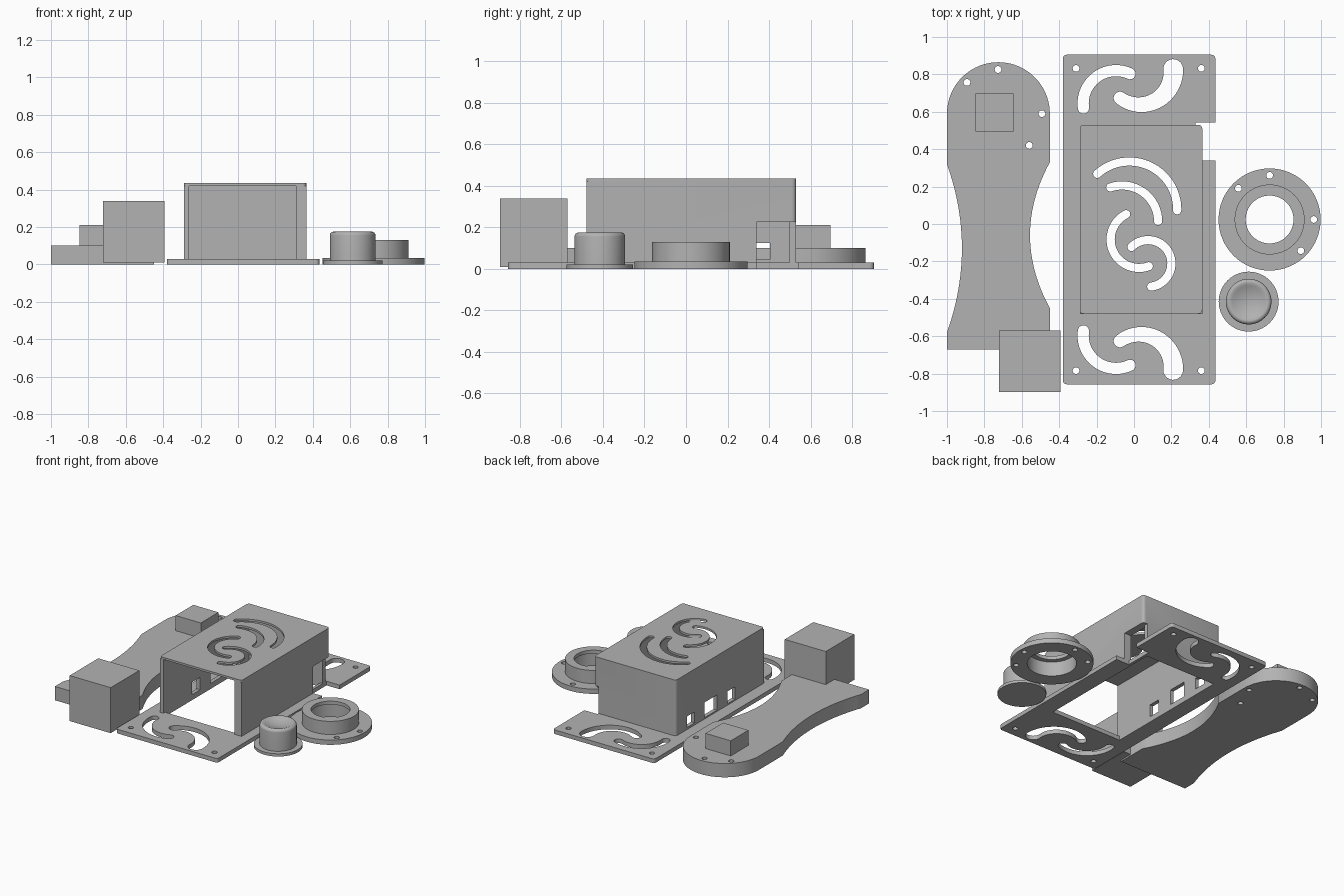
import bpy, bmesh, math
from math import sin, cos, pi, radians
from mathutils import Vector

if "Cube" in bpy.data.objects:
    bpy.data.objects.remove(bpy.data.objects["Cube"])

grey = bpy.data.materials.new("plain_grey")
grey.diffuse_color = (0.45, 0.45, 0.45, 1)
grey.use_nodes = True
grey.node_tree.nodes["Principled BSDF"].inputs["Base Color"].default_value = grey.diffuse_color


def finish(ob):
    """Give the part its colour and smooth the shallow edges."""
    ob.data.materials.clear()
    ob.data.materials.append(grey)
    bpy.ops.object.select_all(action='DESELECT')
    ob.select_set(True)
    bpy.context.view_layer.objects.active = ob
    bpy.ops.object.shade_smooth_by_angle(angle=radians(30))
    return ob


def add(name, bm):
    me = bpy.data.meshes.new(name)
    bmesh.ops.recalc_face_normals(bm, faces=bm.faces)
    bm.to_mesh(me)
    bm.free()
    ob = bpy.data.objects.new(name, me)
    bpy.context.collection.objects.link(ob)
    return finish(ob)


def baked(ob):
    dg = bpy.context.evaluated_depsgraph_get()
    return bpy.data.meshes.new_from_object(ob.evaluated_get(dg))


def sheet(name, loops, z0, z1):
    """Extrude an outline with holes from z0 to z1."""
    cu = bpy.data.curves.new(name, 'CURVE')
    cu.dimensions, cu.fill_mode = '2D', 'BOTH'
    cu.extrude = (z1 - z0) / 2
    for pts in loops:
        sp = cu.splines.new('POLY')
        sp.points.add(len(pts) - 1)
        for p, (x, y) in zip(sp.points, pts):
            p.co = (x, y, 0, 1)
        sp.use_cyclic_u = True
    tmp = bpy.data.objects.new("tmp", cu)
    bpy.context.collection.objects.link(tmp)
    me = baked(tmp)
    bpy.data.objects.remove(tmp)
    bm = bmesh.new()
    bm.from_mesh(me)
    bmesh.ops.remove_doubles(bm, verts=bm.verts, dist=1e-5)
    bmesh.ops.translate(bm, verts=bm.verts, vec=(0, 0, (z0 + z1) / 2))
    return add(name, bm)


def box(name, x0, x1, y0, y1, z0, z1):
    bm = bmesh.new()
    bmesh.ops.create_cube(bm, size=1)
    for v in bm.verts:
        v.co = [(a + b) / 2 + c * (b - a)
                for c, (a, b) in zip(v.co, ((x0, x1), (y0, y1), (z0, z1)))]
    return add(name, bm)


def rod(name, axis, c, r, length, n=48):
    bm = bmesh.new()
    bmesh.ops.create_cone(bm, cap_ends=True, segments=n, radius1=r, radius2=r, depth=length)
    for v in bm.verts:
        x, y, z = v.co
        turned = {'X': (z, x, y), 'Y': (x, z, y), 'Z': (x, y, z)}[axis]
        v.co = Vector(turned) + Vector(c)
    return add(name, bm)


def cut(ob, cutters):
    for c in cutters:
        m = ob.modifiers.new("cut", 'BOOLEAN')
        m.operation, m.solver, m.object = 'DIFFERENCE', 'EXACT', c
        c.hide_render = True
    me = baked(ob)
    ob.modifiers.clear()
    ob.data = me
    finish(ob)


def lathe(name, profile, cx, cy, n=64, closed=True):
    """Spin an (r, z) profile; r = 0 points close on the axis."""
    bm = bmesh.new()
    vs = [bm.verts.new((r, 0, z)) for r, z in profile]
    es = [bm.edges.new((a, b)) for a, b in zip(vs, vs[1:] + vs[:1] if closed else vs[1:])]
    bmesh.ops.spin(bm, geom=vs + es, cent=(0, 0, 0), axis=(0, 0, 1), angle=2 * pi, steps=n)
    bmesh.ops.remove_doubles(bm, verts=bm.verts, dist=1e-5)
    bmesh.ops.translate(bm, verts=bm.verts, vec=(cx, cy, 0))
    return add(name, bm)


def arc(cx, cy, r, a0, a1, n=16):
    return [(cx + r * cos(radians(a0 + (a1 - a0) * i / n)),
             cy + r * sin(radians(a0 + (a1 - a0) * i / n))) for i in range(n + 1)]


def circle(cx, cy, r, n=24):
    return arc(cx, cy, r, 0, 360 * (n - 1) / n, n - 1)


def rounded(x0, y0, x1, y1, r):
    return (arc(x1 - r, y1 - r, r, 0, 90, 5) + arc(x0 + r, y1 - r, r, 90, 180, 5)
            + arc(x0 + r, y0 + r, r, 180, 270, 5) + arc(x1 - r, y0 + r, r, 270, 360, 5))


def slot(cx, cy, r, a0, a1, w0, w1, n=28):
    """Curved slot from angle a0 up to a1, half width w0 to w1, round ends."""
    def ring(s):
        return [(cx + (r + s * (w0 + (w1 - w0) * i / n)) * cos(radians(a0 + (a1 - a0) * i / n)),
                 cy + (r + s * (w0 + (w1 - w0) * i / n)) * sin(radians(a0 + (a1 - a0) * i / n)))
                for i in range(n + 1)]
    ends = [(cx + r * cos(radians(a)), cy + r * sin(radians(a))) for a in (a0, a1)]
    return (ring(1) + arc(*ends[1], w1, a1, a1 + 180, 10)[1:-1]
            + ring(-1)[::-1] + arc(*ends[0], w0, a0 + 180, a0 + 360, 10)[1:-1])


# Base plate with slots mirrored front to back
MID = 0.024
back_slots = [slot(-.096, .644, .176, 65, 188, .03, .03),
              slot(.032, .816, .178, -127, 4, .034, .053)]
front_slots = [[(x, 2 * MID - y) for x, y in s] for s in back_slots]
screws = [circle(x, y, .018) for x in (-.31, .36) for y in (.832, -.784)]
base = sheet("base_plate", [rounded(-.38, -.857, .435, .905, .02),
                            [(-.262, -.46), (.31, -.46), (.31, .5), (-.262, .5)]]
             + back_slots + front_slots + screws, 0, .03)

# Housing walls, open at the front
r = .02
outer = ([(.365, -.48)] + arc(.365 - r, .53 - r, r, 0, 90, 5)
         + arc(-.29 + r, .53 - r, r, 90, 180, 5) + [(-.29, -.48)])
walls = sheet("housing_walls", [outer + [(-.262, -.48), (-.262, .5), (.31, .5), (.31, -.48)]],
              .03, .42)

# Housing top with curved vents
vents = [slot(-.025, .078, .256, -1, 132, .022, .022),
         slot(-.064, .013, .193, 1, 109, .022, .022),
         slot(.027, -.083, .152, 117, 290, .022, .022),
         slot(.075, -.211, .125, -82, 135, .022, .022)]
sheet("housing_top", [rounded(-.29, -.48, .365, .53, r)] + vents, .42, .435)

# Side openings: a corner notch on the right, ports on the left
notch = box("notch_cutter", .33, .6, .34, .543, -.1, .225)
cut(base, [notch])
cut(walls, [notch,
            box("inner_notch_cutter", .29, .4, .34, .4995, -.1, .225),
            box("small_port_cutter", -.4, -.2, .315, .405, .045, .125),
            box("large_port_cutter", -.4, -.2, .06, .2, .04, .15),
            box("arch_port_cutter", -.4, -.2, -.15, -.06, .04, .13)])
cut(walls, [rod("arch_top_cutter", 'X', (-.3, -.105, .13), .045, .2)])

# Arm with waisted sides, screw holes and a long round groove
ts = [i / 12 - 1 for i in range(25)]
right_side = [(-.45 - .106 * (1 - t * t), -.06 + .39 * t) for t in ts]
left_side = [(-1 + .08 * (1 - t * t), -.13 - .45 * t) for t in ts]
arm_holes = [circle(x, y, .018) for x, y in
             ((-.893, .757), (-.727, .826), (-.492, .59), (-.56, .42))]
arm = sheet("arm", [[(-.45, -.67)] + right_side + arc(-.725, .59, .275, 0, 180, 40)
                    + left_side + [(-1, -.67)]] + arm_holes, 0, .1)
cut(arm, [rod("groove_cutter", 'Y', (-.748, -.15, .132), .077, 1.3)])

# Blocks at the two ends of the arm
box("small_block", -.847, -.645, .495, .697, .01, .21)
box("large_block", -.722, -.393, -.897, -.57, .01, .34)

# Flanged ring, stepped bore, four screw holes in the flange
ring = lathe("flanged_ring", [(.273, 0), (.273, .035), (.187, .035), (.187, .13),
                              (.128, .13), (.128, .105), (.162, .105), (.162, 0)], .725, .024)
cut(ring, [rod("screw_cutter_%d" % a, 'Z', (.725 + .236 * cos(radians(a)),
                                            .024 + .236 * sin(radians(a)), 0), .018, .2, 24)
           for a in (0, 90, 135, 315)])

# Push button with a rounded rim and dished top
rim = [(.102 + .02 * cos(radians(a)), .155 + .02 * sin(radians(a))) for a in range(0, 91, 15)]
dish = [(.1 * (1 - i / 8), .15 + .025 * (1 - i / 8) ** 2) for i in range(1, 9)]
lathe("push_button", [(0, 0), (.16, 0), (.16, .02), (.122, .02)] + rim + dish,
      .613, -.415, closed=False)

# Remove cutters once the cuts are baked
for ob in list(bpy.data.objects):
    if "cutter" in ob.name:
        bpy.data.objects.remove(ob)
